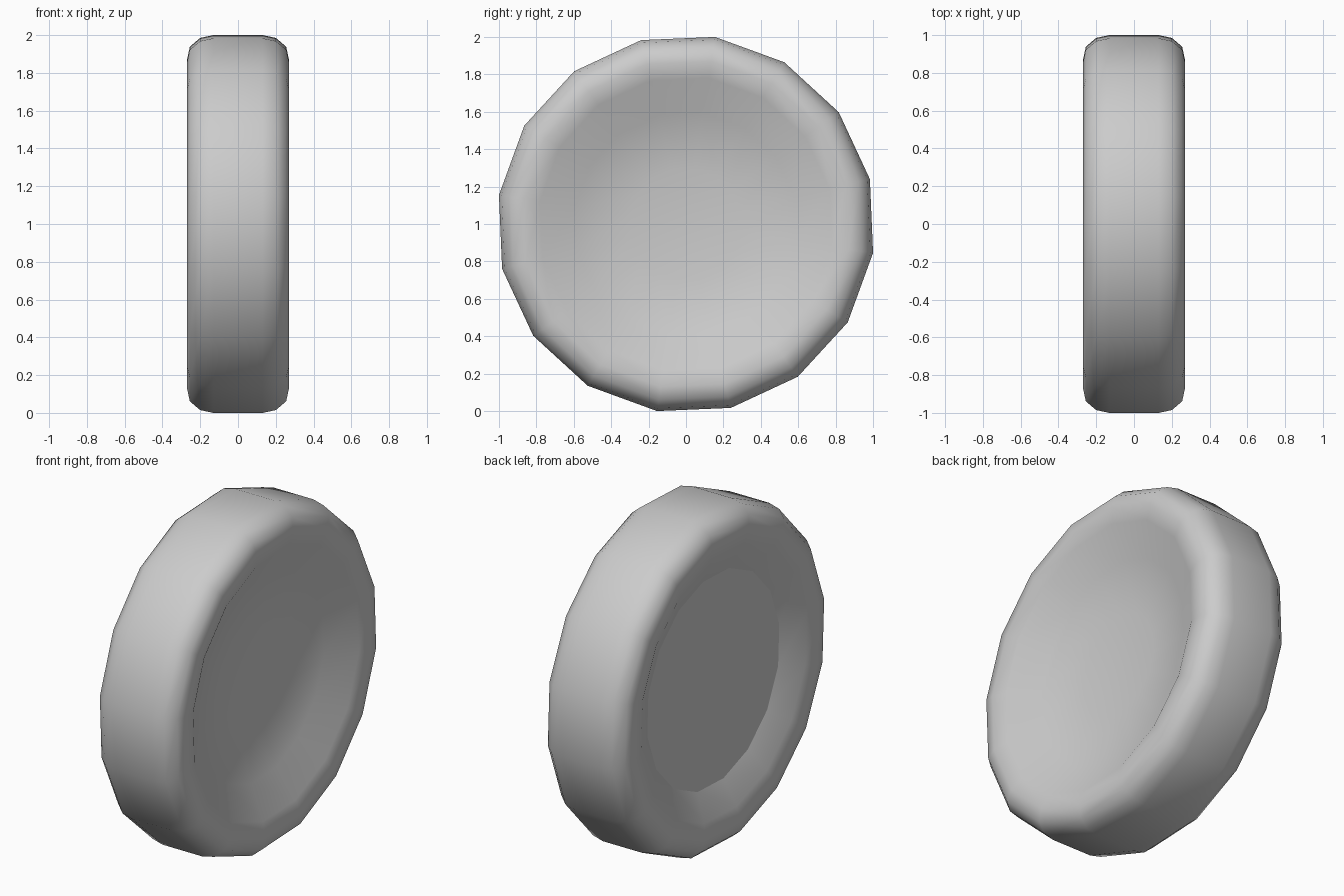
import bpy, bmesh
from math import cos, sin, radians

if "Cube" in bpy.data.objects:
    bpy.data.objects.remove(bpy.data.objects["Cube"])

SIDES = 16
OFFSET = radians(13.7)

# (x, radius) from the dished +x side, over the tread, to the flat -x floor
outer = [(0.13, 1.012), (0.2, 0.997), (0.255, 0.95), (0.27, 0.88), (0.25, 0.79)]
bowl = [(0.11, 0.3), (0.15, 0.6)]
profile = bowl + outer[::-1] + [(-x, r) for x, r in outer] + [(-0.18, 0.63)]

bm = bmesh.new()


def ring(x, r):
    steps = [OFFSET + radians(360 / SIDES) * i for i in range(SIDES)]
    return [bm.verts.new((x, r * cos(a), 1 + r * sin(a))) for a in steps]


# Spun wheel body
rings = [ring(x, r) for x, r in profile]
for a, b in zip(rings, rings[1:]):
    for i in range(SIDES):
        j = (i + 1) % SIDES
        bm.faces.new((a[i], a[j], b[j], b[i]))

# Bowl centre on +x
centre = bm.verts.new((0.1, 0, 1))
for i in range(SIDES):
    bm.faces.new((centre, rings[0][(i + 1) % SIDES], rings[0][i]))

# Flat floor on -x
floor = bm.faces.new(rings[-1])
bmesh.ops.recalc_face_normals(bm, faces=bm.faces)

mesh = bpy.data.meshes.new("wheel")
bm.to_mesh(mesh)
bm.free()
wheel = bpy.data.objects.new("wheel", mesh)
bpy.context.collection.objects.link(wheel)

# Smooth shading, keeping the flat floor crisp
bpy.context.view_layer.objects.active = wheel
wheel.select_set(True)
bpy.ops.object.shade_smooth_by_angle(angle=radians(42))
mesh.polygons[-1].use_smooth = False
